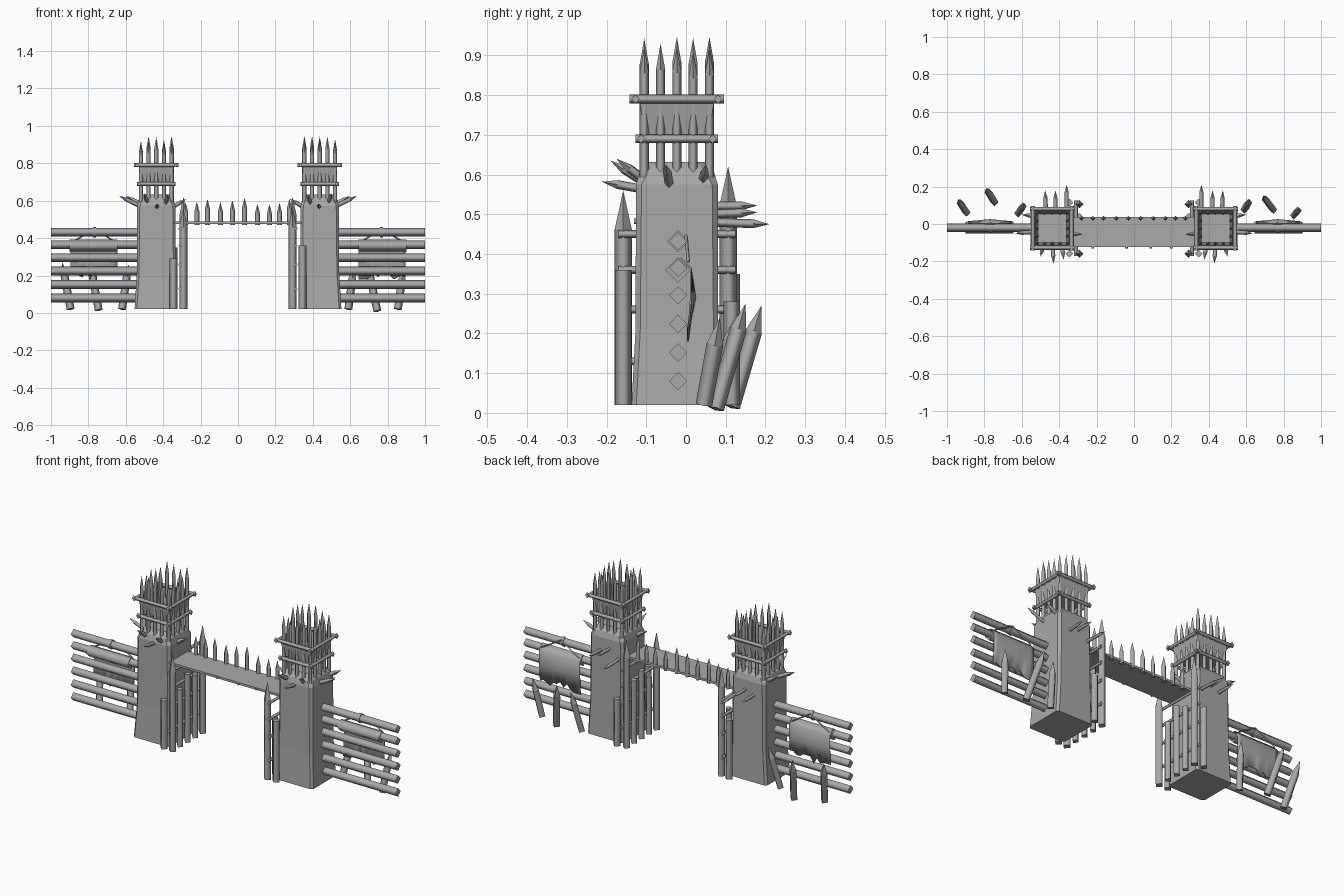
import bpy, bmesh, random
from mathutils import Vector

random.seed(4)
cube = bpy.data.objects.get("Cube")
if cube:
    bpy.data.objects.remove(cube)

grey = bpy.data.materials.new("weathered_grey")
grey.use_nodes = True
grey.diffuse_color = (0.4, 0.4, 0.4, 1)
grey.node_tree.nodes["Principled BSDF"].inputs["Base Color"].default_value = (0.4, 0.4, 0.4, 1)


def finish(name, bm):
    bmesh.ops.recalc_face_normals(bm, faces=bm.faces)
    mesh = bpy.data.meshes.new(name)
    bm.to_mesh(mesh)
    bm.free()
    mesh.materials.append(grey)
    obj = bpy.data.objects.new(name, mesh)
    bpy.context.collection.objects.link(obj)
    return obj


def add_log(bm, start, end, r, tip=0.0):
    """Four-sided log, edge upward, with an optional carved point of length tip."""
    a, b = Vector(start), Vector(end)
    axis = (b - a).normalized()
    ref = Vector((1, 0, 0)) if abs(axis.z) > 0.8 else Vector((0, 0, 1))
    u = (ref - axis * ref.dot(axis)).normalized()
    v = axis.cross(u)
    spokes = (u, v, -u, -v)
    neck = b - axis * tip
    low = [bm.verts.new(a + s * r) for s in spokes]
    top = [bm.verts.new(neck + s * r) for s in spokes]
    peak = bm.verts.new(b) if tip else None
    for i in range(4):
        j = (i + 1) % 4
        bm.faces.new((low[i], low[j], top[j], top[i])).smooth = True
        if tip:
            bm.faces.new((top[i], top[j], peak))
    bm.faces.new(low[::-1])
    if not tip:
        bm.faces.new(top)


def logs(name, items):
    bm = bmesh.new()
    for item in items:
        add_log(bm, *item)
    return finish(name, bm)


def loft(name, sections, cap_top=True):
    """Stacked rings of points, joined by quads."""
    bm = bmesh.new()
    rings = [[bm.verts.new(p) for p in ring] for ring in sections]
    for lo, hi in zip(rings, rings[1:]):
        n = len(lo)
        for i in range(n):
            j = (i + 1) % n
            bm.faces.new((lo[i], lo[j], hi[j], hi[i]))
    bm.faces.new(rings[0][::-1])
    if cap_top:
        bm.faces.new(rings[-1])
    return finish(name, bm)


def square(cx, cy, hx, hy, z, cut=0.0):
    if not cut:
        return [(cx + sx * hx, cy + sy * hy, z) for sx, sy in ((-1, -1), (1, -1), (1, 1), (-1, 1))]
    pts = []
    for sx, sy in ((-1, -1), (1, -1), (1, 1), (-1, 1)):
        pair = [(cx + sx * hx, cy + sy * (hy - cut), z), (cx + sx * (hx - cut), cy + sy * hy, z)]
        pts += pair if sx * sy > 0 else pair[::-1]
    return pts


CY = -0.023


def tower(side, label):
    cx = side * 0.437
    # clay body with flared foot and sloping shoulders
    loft(label + "_tower_body", [
        square(cx + side * 0.004, CY - 0.004, 0.112, 0.110, 0.02, 0.012),
        square(cx, CY, 0.104, 0.104, 0.21, 0.012),
        square(cx, CY, 0.102, 0.103, 0.575, 0.014),
        square(cx, CY, 0.094, 0.094, 0.605, 0.022),
        square(cx, CY, 0.070, 0.070, 0.632, 0.020)])
    # palisade ring running up through the basket
    ring = []
    for i in range(5):
        for j in range(5):
            if i in (0, 4) or j in (0, 4):
                p = (cx + (i - 2) * 0.041, CY + (j - 2) * 0.041)
                ring.append(((*p, 0.59), (*p, random.uniform(0.9, 0.95)), 0.0115, 0.065))
    logs(label + "_palisade_stakes", ring)
    # open flared basket
    basket = loft(label + "_lookout_basket",
                  [square(cx, CY, 0.08, 0.08, 0.70), square(cx, CY, 0.094, 0.094, 0.785)], False)
    wall = basket.modifiers.new("wall", "SOLIDIFY")
    wall.thickness = 0.006
    # crossed log frames below and above the basket
    frames = []
    for z, half, off in ((0.69, 0.104, 0.09), (0.79, 0.119, 0.104)):
        for s in (-1, 1):
            frames.append(((cx - half, CY + s * off, z), (cx + half, CY + s * off, z), 0.011))
            frames.append(((cx + s * off, CY - half, z), (cx + s * off, CY + half, z), 0.011))
    logs(label + "_lookout_frames", frames)
    # gate rack: corner posts, inner posts and crossbars
    x = side * 0.292
    short = 0.29 if side < 0 else 0.36
    posts = [((x, -0.158, 0.02), (x, -0.158, 0.56), 0.022, 0.1),
             ((x, 0.106, 0.02), (x, 0.106, 0.62), 0.022, 0.1),
             ((side * 0.345, -0.158, 0.02), (side * 0.345, -0.158, short), 0.021),
             ((side * 0.345, 0.115, 0.02), (side * 0.345, 0.115, 0.64 - short), 0.021)]
    for y, h in ((-0.092, 0.34), (-0.026, 0.40), (0.04, 0.37)):
        posts.append(((x, y, 0.02), (x, y, h), 0.019))
    logs(label + "_gate_posts", posts)
    logs(label + "_gate_crossbars",
         [((side * 0.31, -0.17, z), (side * 0.31, 0.125, z), 0.01) for z in (0.13, 0.26, 0.36, 0.45)])
    # spikes driven into the tower walls
    spikes = [((0.47, 0.05, 0.50), (0.475, 0.18, 0.505)),
              ((0.36, 0.05, 0.48), (0.36, 0.21, 0.475)),
              ((0.42, 0.05, 0.52), (0.42, 0.18, 0.522)),
              ((0.39, -0.09, 0.57), (0.375, -0.19, 0.635)),
              ((0.435, -0.09, 0.56), (0.43, -0.212, 0.582)),
              ((0.48, -0.09, 0.575), (0.50, -0.175, 0.64)),
              ((0.50, -0.04, 0.56), (0.635, -0.05, 0.625)),
              ((0.50, 0.04, 0.57), (0.60, 0.05, 0.625)),
              ((0.36, -0.05, 0.56), (0.275, -0.055, 0.61))]
    logs(label + "_wall_spikes",
         [((side * a[0], *a[1:]), (side * b[0], *b[1:]), 0.011, 0.04) for a, b in spikes])


def fence(side, label):
    # horizontal rails
    logs(label + "_fence_rails",
         [((side * 0.5, -0.02, z), (side, -0.02, z), 0.023)
          for z in (0.08, 0.152, 0.224, 0.296, 0.365, 0.432)])
    # hide wrapped over a rail and hanging down the back
    logs(label + "_hide_roll", [((side * 0.645, -0.02, 0.36), (side * 0.90, -0.02, 0.36), 0.032)])
    bm = bmesh.new()
    columns = []
    for i in range(13):
        t = i / 12
        pinch = 0.012 * (1 - abs(2 * t - 1))
        bottom = random.choice((0.18, 0.2, 0.215, 0.19))
        rows = ((-0.012, 0.392), (0.014, 0.365), (0.014 + pinch, 0.29), (0.007, bottom))
        columns.append([bm.verts.new((side * (0.645 + 0.25 * t), y, z)) for y, z in rows])
    for a, b in zip(columns, columns[1:]):
        for k in range(3):
            bm.faces.new((a[k], a[k + 1], b[k + 1], b[k])).smooth = True
    hide = finish(label + "_hide", bm)
    thick = hide.modifiers.new("thickness", "SOLIDIFY")
    thick.thickness = 0.004
    # cords and knot on the top rail
    apex = (side * 0.767, 0.0, 0.447)
    logs(label + "_hide_cords",
         [(apex, (side * x, 0.006, 0.38), 0.004) for x in (0.655, 0.885)]
         + [((side * 0.759, -0.02, 0.432), (side * 0.775, -0.02, 0.432), 0.028)])


for side, label in ((-1, "right"), (1, "left")):
    tower(side, label)
    fence(side, label)

# sharpened stakes leaning behind the fences
logs("leaning_stakes", [
    ((-0.895, 0.06, 0.02), (-0.94, 0.13, 0.27), 0.021, 0.07),
    ((-0.745, 0.115, 0.015), (-0.79, 0.19, 0.27), 0.021, 0.07),
    ((-0.62, 0.055, 0.02), (-0.585, 0.11, 0.26), 0.021, 0.07),
    ((0.59, 0.075, 0.02), (0.62, 0.13, 0.25), 0.021, 0.07),
    ((0.745, 0.075, 0.01), (0.69, 0.15, 0.275), 0.021, 0.07),
    ((0.855, 0.045, 0.02), (0.885, 0.085, 0.24), 0.021, 0.07)])

# walkway over the gate
loft("walkway", [square(0, -0.043, 0.34, 0.08, z) for z in (0.476, 0.488)])
logs("walkway_spikes",
     [((x, 0.03, 0.47), (x, 0.03, random.uniform(0.58, 0.62)), 0.013, 0.05)
      for x in (-0.28, -0.22, -0.163, -0.094, -0.03, 0.035, 0.104, 0.168, 0.222, 0.275)])
logs("walkway_pegs",
     [((x, -0.11, 0.482), (x, -0.131, 0.482), 0.007) for x in (-0.22, -0.04, 0.09, 0.2)])
